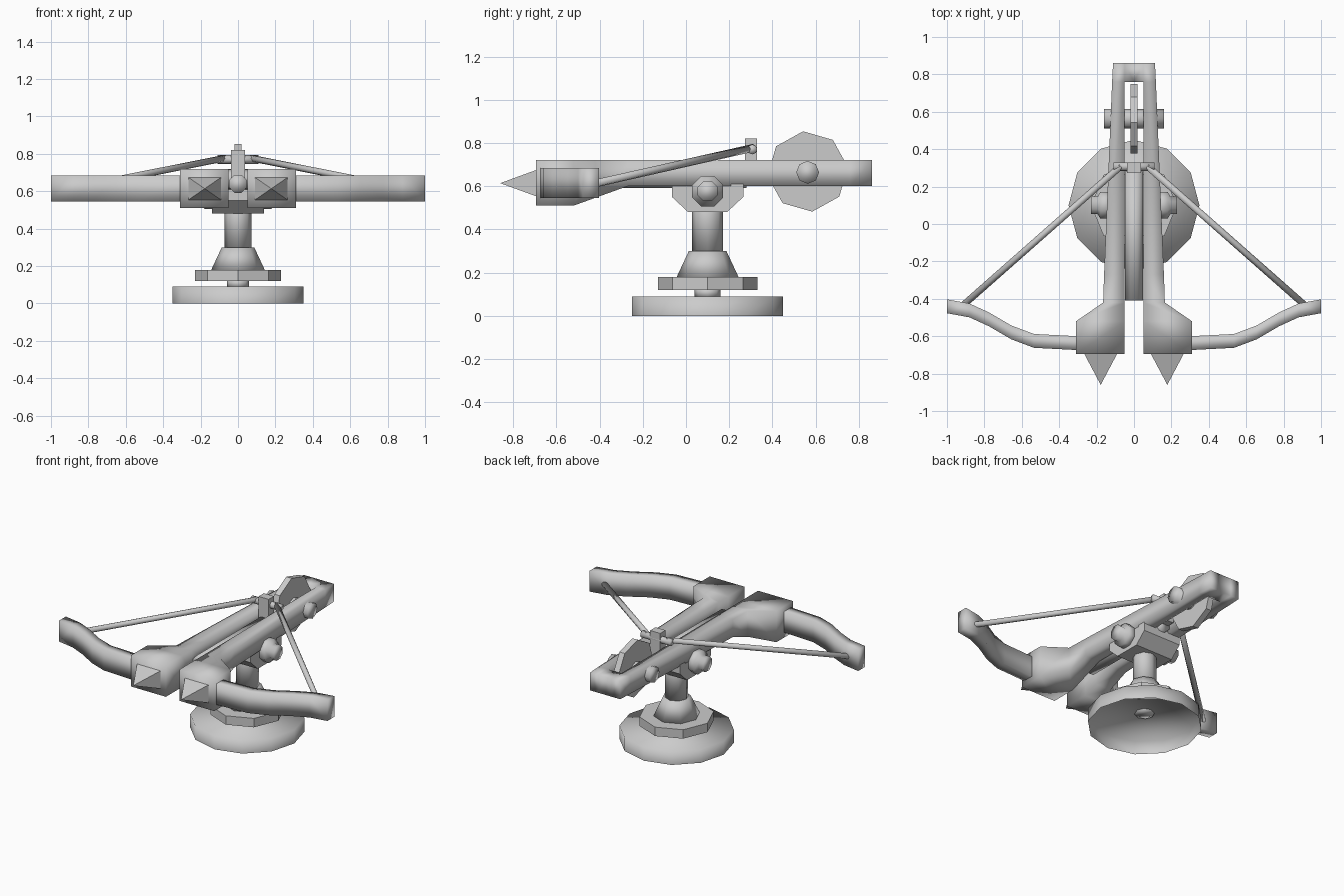
import bpy, bmesh, math
from mathutils import Vector, Matrix

cube = bpy.data.objects.get("Cube")
if cube:
    bpy.data.objects.remove(cube, do_unlink=True)

grey = bpy.data.materials.new("plain_grey")
grey.use_nodes = True
grey.diffuse_color = (0.6, 0.6, 0.6, 1)
grey.node_tree.nodes["Principled BSDF"].inputs["Base Color"].default_value = (0.6, 0.6, 0.6, 1)


def finish(name, bm, smooth=False, mirror=False):
    bmesh.ops.recalc_face_normals(bm, faces=bm.faces[:])
    mesh = bpy.data.meshes.new(name)
    bm.to_mesh(mesh)
    bm.free()
    mesh.materials.append(grey)
    for p in mesh.polygons:
        p.use_smooth = smooth
    ob = bpy.data.objects.new(name, mesh)
    bpy.context.collection.objects.link(ob)
    if mirror:
        ob.modifiers.new("mirror", 'MIRROR')
    return ob


def skin(rings, caps=(True, True)):
    """Bridge equal rings of points into a closed tube."""
    bm = bmesh.new()
    loops = [[bm.verts.new(p) for p in r] for r in rings]
    n = len(loops[0])
    for a, b in zip(loops, loops[1:]):
        for i in range(n):
            j = (i + 1) % n
            bm.faces.new((a[i], a[j], b[j], b[i]))
    for keep, loop in zip(caps, (loops[0], loops[-1])):
        if keep:
            bm.faces.new(loop)
    return bm


def lathe(name, start, axis, profile, sides=8, phase=0, smooth=True, mirror=False, caps=(True, True)):
    """Round part: profile holds (radius, distance along axis)."""
    axis = Vector(axis).normalized()
    turn = Vector((0, 0, 1)).rotation_difference(axis).to_matrix()
    angles = [phase + math.tau * i / sides for i in range(sides)]
    rings = [[Vector(start) + turn @ Vector((r * math.cos(a), r * math.sin(a), d)) for a in angles]
             for r, d in profile]
    return finish(name, skin(rings, caps), smooth, mirror)


def rod(name, a, b, r, **options):
    span = Vector(b) - Vector(a)
    return lathe(name, a, span, [(r, 0), (r, span.length)], **options)


# Stand, turned about the pivot axis
pivot = (0, 0.1, 0)
up = (0, 0, 1)
lathe("base_disc", pivot, up, [(0.35, 0), (0.35, 0.09)], sides=12, caps=(False, True))
lathe("base_post", pivot, up, [(0.06, 0.085), (0.06, 0.13)])
lathe("stand_flange", pivot, up, [(0.23, 0.12), (0.23, 0.18)], smooth=False)
lathe("stand_cone", pivot, up, [(0.143, 0.18), (0.087, 0.3)])
lathe("stand_column", pivot, up, [(0.072, 0.29), (0.072, 0.6)])

# Cradle with chamfered lower corners
outline = [(-0.065, 0.61), (-0.065, 0.55), (0.01, 0.48), (0.19, 0.48), (0.265, 0.55), (0.265, 0.61)]
finish("cradle", skin([[(x, y, z) for y, z in outline] for x in (-0.14, 0.14)]))
lathe("pivot_knob", (0.12, 0.1, 0.577), (1, 0, 0),
      [(0.077, 0), (0.077, 0.06), (0.05, 0.075), (0.05, 0.11)], mirror=True, phase=math.pi / 8)

# Forked frame: rails flaring into square heads, joined at the back
stations = [(-0.695, 0.31, 0.51), (-0.52, 0.31, 0.51), (-0.42, 0.165, 0.546),
            (-0.27, 0.16, 0.6), (0.76, 0.117, 0.6), (0.86, 0.112, 0.6)]
top = 0.72
bm = skin([[(0.05, y, low), (x, y, low), (x, y, top), (0.05, y, top)] for y, x, low in stations])
bm.normal_update()
inner = [f for f in bm.faces if all(abs(v.co.x - 0.05) < 0.001 and v.co.y > 0.7 for v in f.verts)]
new = bmesh.ops.extrude_face_region(bm, geom=inner)["geom"]
for v in new:
    if isinstance(v, bmesh.types.BMVert):
        v.co.x = 0
bmesh.ops.delete(bm, geom=[f for f in bm.faces if all(abs(v.co.x) < 0.001 for v in f.verts)],
                 context='FACES_ONLY')
finish("forked_frame", bm, True, True)

# Pyramid spikes on the heads
base = [(-0.09, -0.062), (0.09, -0.062), (0.09, 0.062), (-0.09, 0.062)]
bm = skin([[(0.178 + x, -0.69, 0.614 + z) for x, z in base]] * 1, caps=(True, False))
tip = bm.verts.new((0.178, -0.86, 0.614))
for e in bm.edges[:]:
    bm.faces.new((e.verts[0], e.verts[1], tip))
finish("head_spike", bm, False, True)

# Bow arms
path = [(0.25, -0.638), (0.32, -0.636), (0.535, -0.625), (0.655, -0.58),
        (0.775, -0.51), (0.88, -0.462), (1.0, -0.44)]
half = 0.037
rings = [[(x, y - half, 0.545), (x, y + half, 0.545), (x, y + half, 0.685), (x, y - half, 0.685)]
         for x, y in path]
finish("bow_arm", skin(rings), True, True)

# Bowstring and its catch
rod("bowstring", (0.92, -0.44, 0.608), (0.07, 0.31, 0.777), 0.018, mirror=True)
rod("string_bar", (-0.11, 0.307, 0.77), (0.11, 0.307, 0.77), 0.023)
bm = bmesh.new()
bmesh.ops.create_cube(bm, size=1, matrix=Matrix.Translation((0, 0.3, 0.73)) @ Matrix.Diagonal((0.075, 0.056, 0.18, 1)))
finish("string_catch", bm)
rod("bolt_channel", (0, -0.41, 0.64), (0, 0.28, 0.64), 0.052, phase=math.pi / 8)

# Winding wheel and axle
rod("winding_wheel", (-0.02, 0.563, 0.668), (0.02, 0.563, 0.668), 0.187,
    phase=math.radians(6.5), smooth=False)
rod("wheel_axle", (-0.16, 0.563, 0.664), (0.16, 0.563, 0.664), 0.053)
